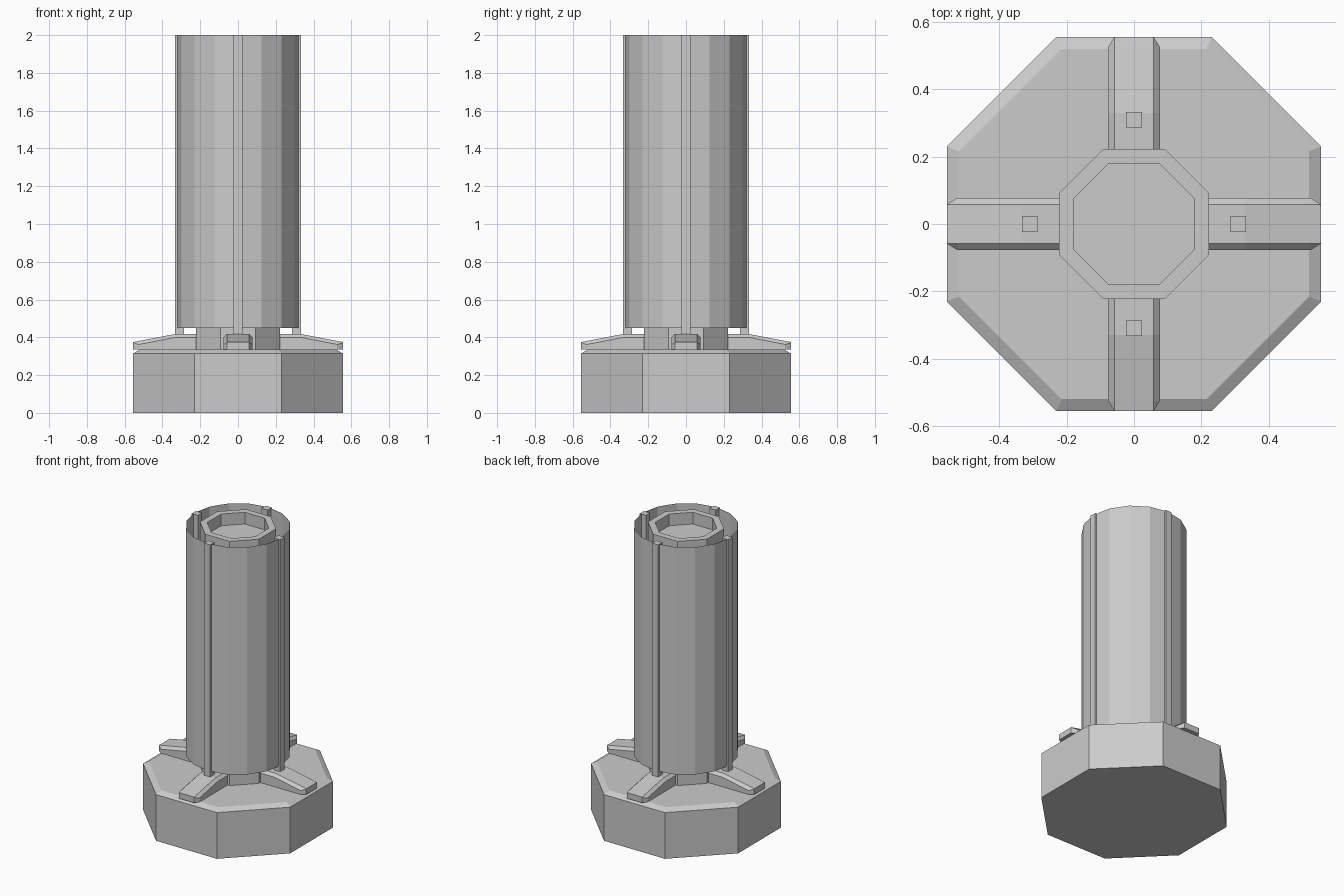
import bpy, math

if "Cube" in bpy.data.objects:
    bpy.data.objects.remove(bpy.data.objects["Cube"])

def make(name, verts, faces):
    me = bpy.data.meshes.new(name)
    me.from_pydata(verts, [], faces)
    me.update()
    ob = bpy.data.objects.new(name, me)
    bpy.context.collection.objects.link(ob)
    return ob

def lathe(name, profile, sides, phase=0.0, caps=True):
    """Stack of polygon rings; profile is (corner radius, z)."""
    verts = [(r * math.cos(phase + 2 * math.pi * i / sides),
              r * math.sin(phase + 2 * math.pi * i / sides), z)
             for r, z in profile for i in range(sides)]
    faces = []
    for k in range(len(profile) - 1):
        for i in range(sides):
            a, b = k * sides + i, k * sides + (i + 1) % sides
            faces.append((a, b, b + sides, a + sides))
    if caps:
        faces.append(tuple(reversed(range(sides))))
        faces.append(tuple(range(len(verts) - sides, len(verts))))
    return make(name, verts, faces)

OCT = 1 / math.cos(math.pi / 8)   # flat-to-flat half width -> corner radius
P8 = math.pi / 8

# Octagonal base with chamfered top rim
lathe("base", [(0.555 * OCT, 0), (0.555 * OCT, 0.315), (0.52 * OCT, 0.335)], 8, P8)

# Octagonal core with a recessed top
lathe("core", [(0.222 * OCT, 0.33), (0.222 * OCT, 2.0),
               (0.18 * OCT, 2.0), (0.18 * OCT, 1.92)], 8, P8)

# Thin open sleeve around the core
lathe("sleeve", [(0.325, 0.45), (0.325, 2.0)], 16, 0, caps=False)

# Radial feet: each section is (x, half width, shoulder z, top half width, top z)
sections = [(0.20, 0.077, 0.40, 0.058, 0.418),
            (0.33, 0.077, 0.40, 0.058, 0.418),
            (0.525, 0.077, 0.362, 0.058, 0.381),
            (0.555, 0.058, 0.372, 0.057, 0.375)]
verts, faces = [], []
for x, w, zs, tw, zt in sections:
    verts += [(x, -w, 0.335), (x, w, 0.335), (x, w, zs),
              (x, tw, zt), (x, -tw, zt), (x, -w, zs)]
for k in range(len(sections) - 1):
    for i in range(6):
        a, b = k * 6 + i, k * 6 + (i + 1) % 6
        faces.append((a, b, b + 6, a + 6))
faces += [tuple(reversed(range(6))), tuple(range(18, 24))]

for k, side in enumerate(("right", "back", "left", "front")):
    ang = k * math.pi / 2
    foot = make("foot_" + side, verts, faces)
    foot.rotation_euler.z = ang
    # Square post standing on the foot and poking through the sleeve
    post = lathe("post_" + side, [(0.023 * math.sqrt(2), 0.41),
                                  (0.023 * math.sqrt(2), 2.0)], 4, math.pi / 4)
    post.location = (0.31 * math.cos(ang), 0.31 * math.sin(ang), 0)
